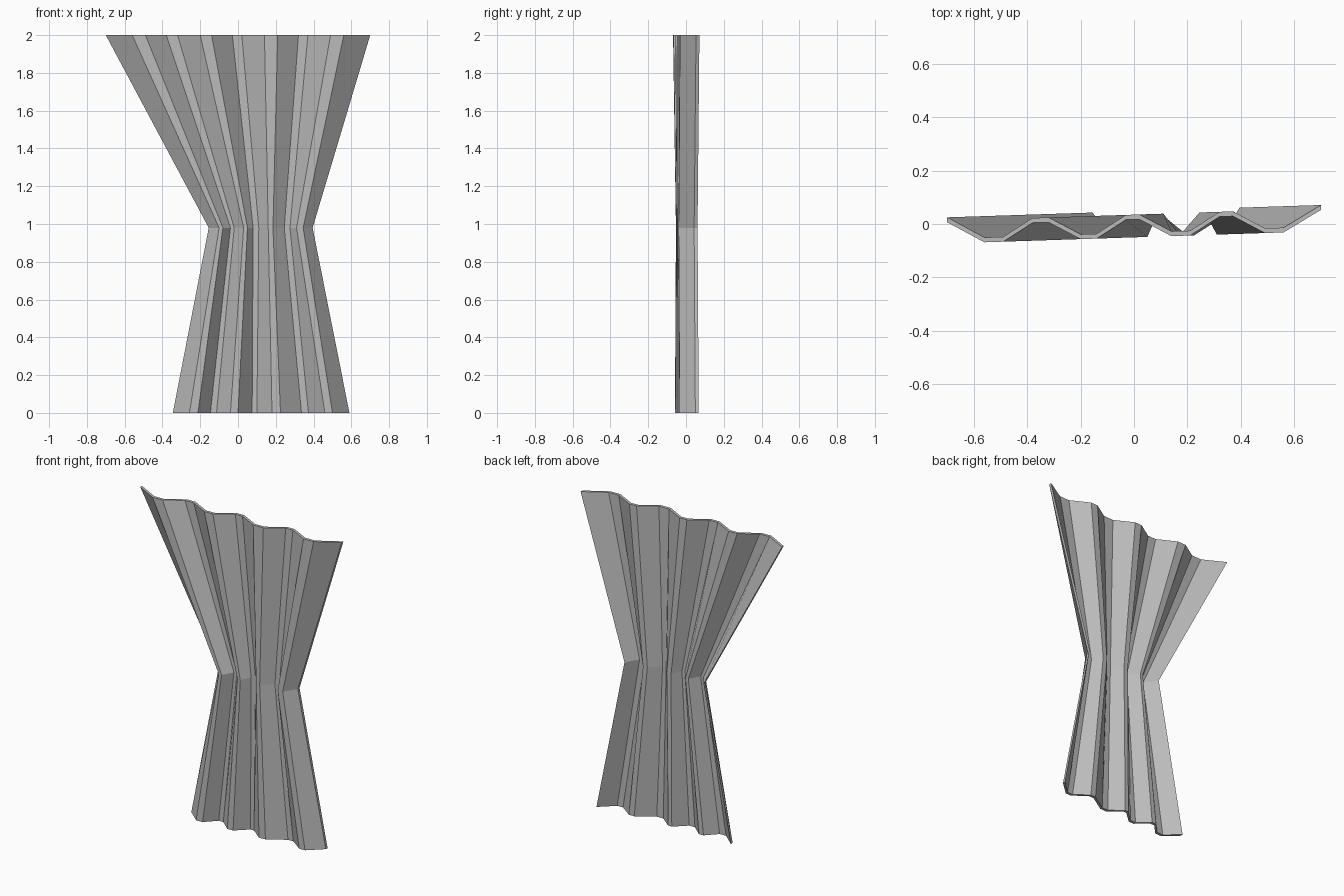
import bpy
import bmesh

if "Cube" in bpy.data.objects:
    bpy.data.objects.remove(bpy.data.objects["Cube"], do_unlink=True)

# Plain grey finish
grey = bpy.data.materials.new("plain_grey")
grey.use_nodes = True
colour = (0.5, 0.5, 0.5, 1)
grey.diffuse_color = colour
grey.node_tree.nodes["Principled BSDF"].inputs["Base Color"].default_value = colour

# Fold positions across the sheet at each height
rows = {
    0.0: (-.345, -.257, -.212, -.146, -.114, -.04, .0, .075, .10, .18, .225, .336, .373, .46, .50, .59),
    0.98: (-.155, -.10, -.08, -.04, -.02, .03, .05, .08, .11, .16, .185, .245, .275, .31, .345, .395),
    2.0: (-.70, -.56, -.49, -.38, -.32, -.20, -.14, -.03, .02, .14, .21, .32, .37, .49, .56, .70),
}
END, LOW, HIGH = 0.03, -0.05, 0.017
depths = [END] + [LOW, LOW, HIGH, HIGH] * 3 + [LOW, LOW, END]
SKEW = 0.033
THICKNESS = 0.018

# Pleated sheet: a front and a back skin joined around the rim
bm = bmesh.new()
skins = []
for offset in (0, THICKNESS):
    skins.append([[bm.verts.new((x, d + SKEW * x + offset, z))
                   for x, d in zip(xs, depths)] for z, xs in rows.items()])
front, back = skins
count = len(depths)
for skin in skins:
    for lower, upper in zip(skin, skin[1:]):
        for i in range(count - 1):
            bm.faces.new((lower[i], lower[i + 1], upper[i + 1], upper[i]))

# Rim strips along the bottom, top and both sides
for r in (0, -1):
    for i in range(count - 1):
        bm.faces.new((front[r][i], front[r][i + 1], back[r][i + 1], back[r][i]))
for c in (0, -1):
    for r in range(len(rows) - 1):
        bm.faces.new((front[r][c], front[r + 1][c], back[r + 1][c], back[r][c]))
bmesh.ops.recalc_face_normals(bm, faces=bm.faces)

mesh = bpy.data.meshes.new("pleated_sheet")
bm.to_mesh(mesh)
bm.free()
mesh.materials.append(grey)
sheet = bpy.data.objects.new("pleated_sheet", mesh)
bpy.context.collection.objects.link(sheet)
